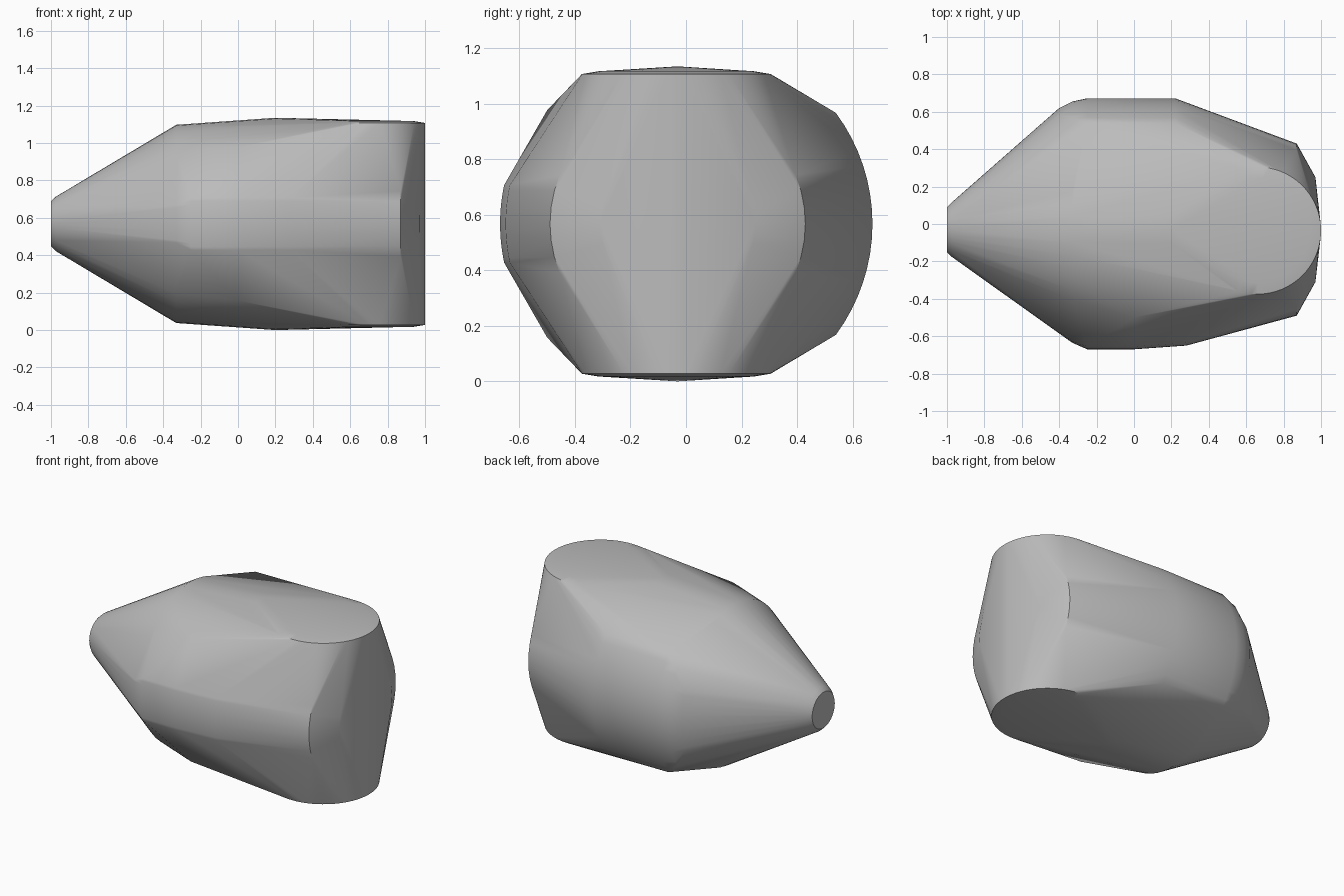
import bpy, bmesh
from math import sin, cos, pi, asin, radians

cube = bpy.data.objects.get("Cube")
if cube:
    bpy.data.objects.remove(cube, do_unlink=True)

MID_Z = 0.5675
AXIS_Y = -0.03
points = []


def disc(x, radius, steps=48):
    """Ring of points around the long axis."""
    for i in range(steps):
        a = 2 * pi * i / steps
        points.append((x, AXIS_Y + radius * cos(a), MID_Z + radius * sin(a)))


def upright_ring(x, radius, half_height, steps=64):
    """Matching horizontal rings above and below the middle."""
    for i in range(steps):
        a = 2 * pi * i / steps
        for side in (-1, 1):
            points.append((x + radius * cos(a), AXIS_Y - 0.005 + radius * sin(a),
                           MID_Z + side * half_height))


def side_arc(x, radius, half_height, sign, steps=16):
    """Part of a circle bulging to the back (+1) or the front (-1)."""
    reach = asin(half_height / radius)
    for i in range(steps + 1):
        a = reach * (2 * i / steps - 1)
        points.append((x, sign * radius * cos(a), MID_Z + radius * sin(a)))


# Tapered nose, body and stepped end along the long axis
for x, radius in ((-1, 0.12), (-0.975, 0.145), (-0.33, 0.53), (0.2, 0.5675),
                  (0.87, 0.46), (0.97, 0.28)):
    disc(x, radius)

# Upright drum with a narrow lip
upright_ring(0.66, 0.34, 0.54)
upright_ring(0.66, 0.28, 0.55)

# Broad rounded back
for x, radius, height in ((-0.4, 0.62, 0.2), (-0.33, 0.655, 0.33),
                          (-0.25, 0.672, 0.4), (0.22, 0.672, 0.4)):
    side_arc(x, radius, height, 1)

# Narrower front bulge with its upper and lower corners
for x, radius, height in ((-0.33, 0.635, 0.1), (-0.25, 0.67, 0.14),
                          (0.0, 0.67, 0.14), (0.28, 0.65, 0.14)):
    side_arc(x, radius, height, -1)
for side in (-1, 1):
    points.append((0.0, -0.5, MID_Z + side * 0.41))

# Wrap everything in one convex shell
bm = bmesh.new()
for p in points:
    bm.verts.new(p)
bmesh.ops.remove_doubles(bm, verts=bm.verts, dist=0.0005)
bmesh.ops.convex_hull(bm, input=bm.verts)
bmesh.ops.delete(bm, geom=[v for v in bm.verts if not v.link_faces], context="VERTS")
bmesh.ops.dissolve_limit(bm, angle_limit=radians(0.3), verts=bm.verts, edges=bm.edges)
bmesh.ops.recalc_face_normals(bm, faces=bm.faces)
mesh = bpy.data.meshes.new("hull_body")
bm.to_mesh(mesh)
bm.free()
body = bpy.data.objects.new("hull_body", mesh)
bpy.context.collection.objects.link(body)

# Plain grey
grey = bpy.data.materials.new("plain grey")
grey.use_nodes = True
color = (0.5, 0.5, 0.5, 1)
grey.diffuse_color = color
for node in grey.node_tree.nodes:
    if node.type == "BSDF_PRINCIPLED":
        node.inputs["Base Color"].default_value = color
mesh.materials.append(grey)

bpy.ops.object.select_all(action="DESELECT")
body.select_set(True)
bpy.context.view_layer.objects.active = body
bpy.ops.object.shade_smooth_by_angle(angle=radians(30))
